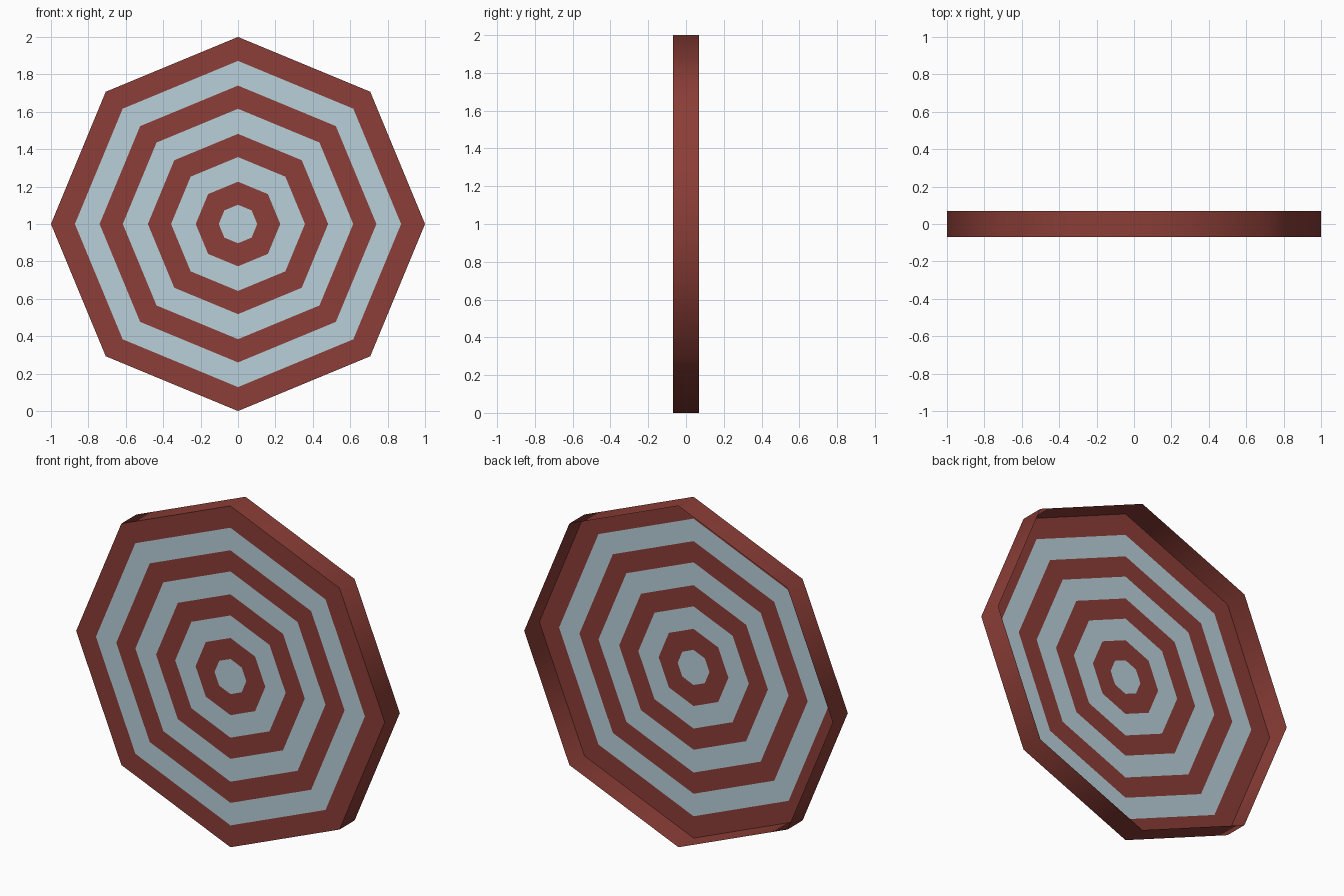
import bpy, bmesh, math

if "Cube" in bpy.data.objects:
    bpy.data.objects.remove(bpy.data.objects["Cube"])

SIDES = 8
FRONT, BACK = -0.07, 0.07
RADII = [1.0, 0.872, 0.74, 0.616, 0.482, 0.358, 0.226, 0.103]


def material(name, color):
    mat = bpy.data.materials.new(name)
    mat.diffuse_color = (*color, 1)
    mat.use_nodes = True
    mat.node_tree.nodes["Principled BSDF"].inputs["Base Color"].default_value = mat.diffuse_color
    return mat


red = material("brick red", (0.262, 0.048, 0.038))
pale = material("pale blue", (0.485, 0.624, 0.693))

bm = bmesh.new()


def octagon(radius, y):
    steps = [2 * math.pi * i / SIDES for i in range(SIDES)]
    return [bm.verts.new((radius * math.cos(a), y, 1 + radius * math.sin(a))) for a in steps]


def band(outer, inner, index):
    for i in range(SIDES):
        j = (i + 1) % SIDES
        face = bm.faces.new((outer[i], outer[j], inner[j], inner[i]))
        face.material_index = index


# Rim: the shell is open at the back
loops = [octagon(r, FRONT) for r in RADII]
band(octagon(1.0, BACK), loops[0], 0)

# Alternating stripes on the front panel, pale centre
for k in range(len(loops) - 1):
    band(loops[k], loops[k + 1], k % 2)
bm.faces.new(loops[-1]).material_index = 1

# Outward normals: front panel faces -y, rim faces away from the axis
bm.normal_update()
for face in bm.faces:
    c = face.calc_center_median()
    flat = abs(face.normal.y) > 0.5
    outward = -face.normal.y if flat else face.normal.x * c.x + face.normal.z * (c.z - 1)
    if outward < 0:
        face.normal_flip()

mesh = bpy.data.meshes.new("striped_shield")
bm.to_mesh(mesh)
bm.free()
mesh.materials.append(red)
mesh.materials.append(pale)
shield = bpy.data.objects.new("striped_shield", mesh)
bpy.context.collection.objects.link(shield)

# Smooth rim, sharp front edge
bpy.context.view_layer.objects.active = shield
shield.select_set(True)
bpy.ops.object.shade_smooth_by_angle(angle=math.radians(60))
